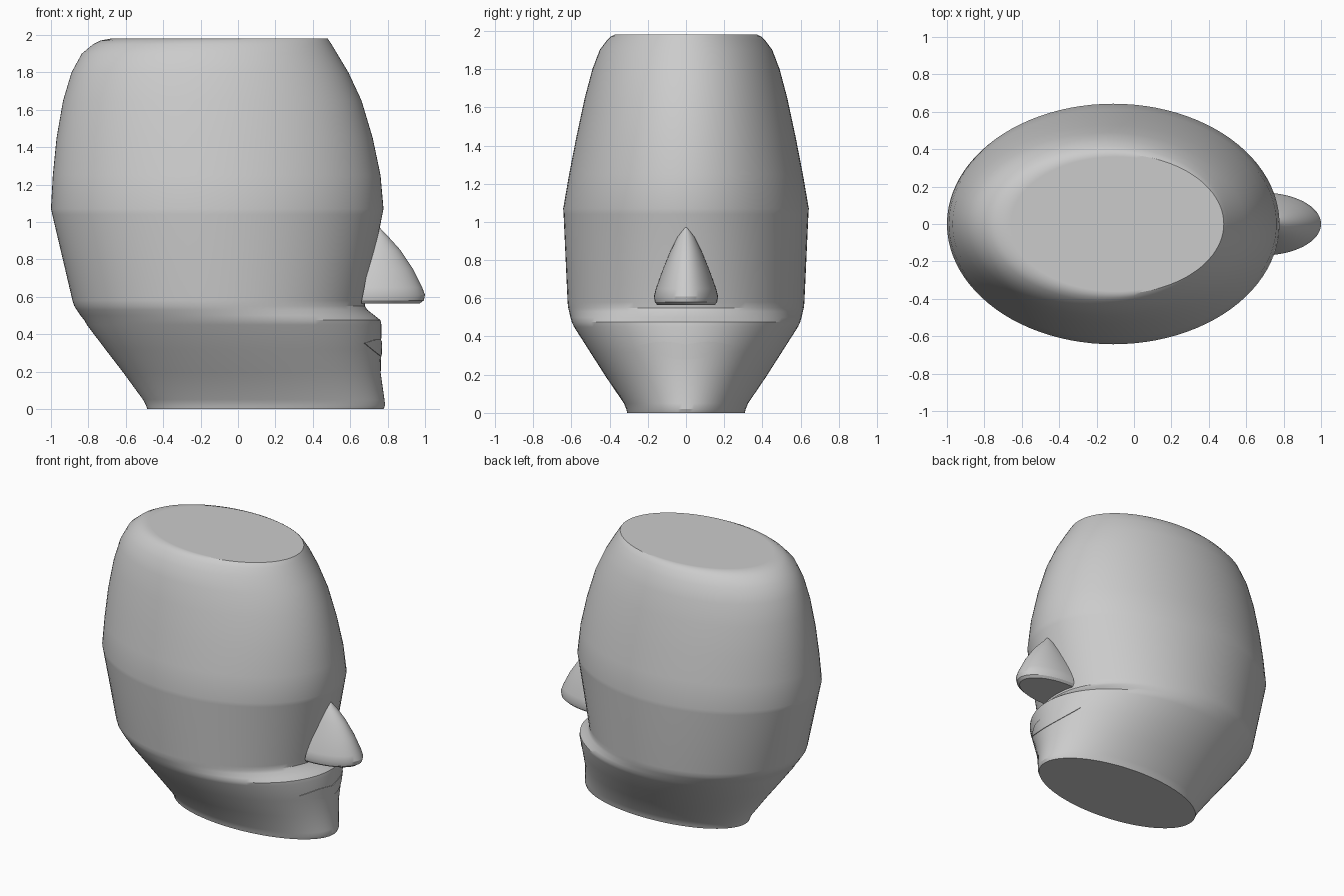
import bpy
import bmesh
from math import sin, cos, pi, radians

cube = bpy.data.objects.get("Cube")
if cube:
    bpy.data.objects.remove(cube, do_unlink=True)

# One plain grey for every part
grey = bpy.data.materials.new("plain grey")
grey.use_nodes = True
shade = (0.6, 0.6, 0.6, 1.0)
grey.diffuse_color = shade
grey.node_tree.nodes["Principled BSDF"].inputs["Base Color"].default_value = shade


def finish(name, bm, angle=30):
    """Turn a bmesh into a smooth-shaded object with the grey material."""
    bmesh.ops.recalc_face_normals(bm, faces=bm.faces)
    mesh = bpy.data.meshes.new(name)
    bm.to_mesh(mesh)
    bm.free()
    mesh.materials.append(grey)
    obj = bpy.data.objects.new(name, mesh)
    bpy.context.collection.objects.link(obj)
    bpy.ops.object.select_all(action="DESELECT")
    obj.select_set(True)
    bpy.context.view_layer.objects.active = obj
    bpy.ops.object.shade_smooth_by_angle(angle=radians(angle))
    return obj


def loft(name, rings):
    """Skin a stack of closed rings and cap both ends."""
    bm = bmesh.new()
    loops = [[bm.verts.new(p) for p in ring] for ring in rings]
    count = len(loops[0])
    for low, high in zip(loops, loops[1:]):
        for i in range(count):
            j = (i + 1) % count
            bm.faces.new((low[i], low[j], high[j], high[i]))
    bm.faces.new(loops[0][::-1])
    bm.faces.new(loops[-1])
    return finish(name, bm)


# Head levels: height, back x, face x, half width
LEVELS = [
    (0, -.47, .76, .295), (0, -.485, .778, .308), (.02, -.492, .787, .313),
    (.05, -.508, .783, .325), (.19, -.61, .763, .42), (.32, -.71, .765, .503),
    (.45, -.808, .767, .586), (.475, -.822, .762, .598), (.5, -.842, .73, .605),
    (.53, -.862, .692, .612), (.55, -.875, .678, .617), (.58, -.885, .681, .62),
    (1.04, -.993, .772, .641), (1.07, -1, .778, .643), (1.25, -.99, .762, .612),
    (1.45, -.97, .72, .573), (1.65, -.935, .66, .53), (1.8, -.89, .59, .49),
    (1.9, -.835, .53, .452), (1.95, -.775, .5, .415), (1.97, -.735, .487, .395),
    (1.98, -.68, .48, .375), (1.98, -.66, .472, .36),
]


def level_at(z):
    """Back, face and half width of the head at any height."""
    for a, b in zip(LEVELS, LEVELS[1:]):
        if a[0] <= z <= b[0] and b[0] > a[0]:
            t = (z - a[0]) / (b[0] - a[0])
            return [p + t * (q - p) for p, q in zip(a[1:], b[1:])]


def head_ring(z, back, face, half, sides=96):
    centre, reach = (back + face) / 2, (face - back) / 2
    angles = [2 * pi * i / sides for i in range(sides)]
    return [(centre + reach * cos(a), half * sin(a), z) for a in angles]


loft("head", [head_ring(*level) for level in LEVELS])

# Nose levels: height, tip x, half width
NOSE = [
    (.565, .972, .15), (.58, .993, .163), (.61, 1, .168), (.65, .985, .158),
    (.75, .935, .122), (.85, .868, .08), (.92, .805, .045), (.955, .77, .018),
    (.97, .759, .004),
]


def nose_ring(z, tip, half, steps=32):
    base = level_at(z)[1]
    angles = [pi * (i / steps - .5) for i in range(steps + 1)]
    arc = [(base + (tip - base) * cos(a), half * sin(a), z) for a in angles]
    sunk = base - .02
    return arc + [(sunk, half, z), (sunk, -half, z)]


loft("nose", [nose_ring(*level) for level in NOSE])


# Lips: a thin plate that follows the curve of the face
def face_point(y, z, lift):
    back, face, half = level_at(z)
    curve = (1 - (y / half) ** 2) ** .5
    return ((back + face) / 2 + (face - back) / 2 * curve + lift, y, z)


def lip_grid(bm, lift, columns=40, rows=6):
    grid = []
    for i in range(columns + 1):
        u = 2 * i / columns - 1
        top = .352 + .018 * sin(pi * abs(u)) + .005 * (1 - abs(u))
        bottom = .352 - .072 * (1 - u * u)
        heights = [bottom + (top - bottom) * k / rows for k in range(rows + 1)]
        grid.append([bm.verts.new(face_point(.25 * u, z, lift)) for z in heights])
    return grid


bm = bmesh.new()
outer, inner = lip_grid(bm, .004), lip_grid(bm, -.004)
for grid in (outer, inner):
    for left, right in zip(grid, grid[1:]):
        for k in range(len(left) - 1):
            bm.faces.new((left[k], right[k], right[k + 1], left[k + 1]))
for i in range(len(outer) - 1):
    for k in (0, -1):
        bm.faces.new((outer[i][k], outer[i + 1][k], inner[i + 1][k], inner[i][k]))
bmesh.ops.remove_doubles(bm, verts=bm.verts, dist=.0005)
finish("lips", bm)
